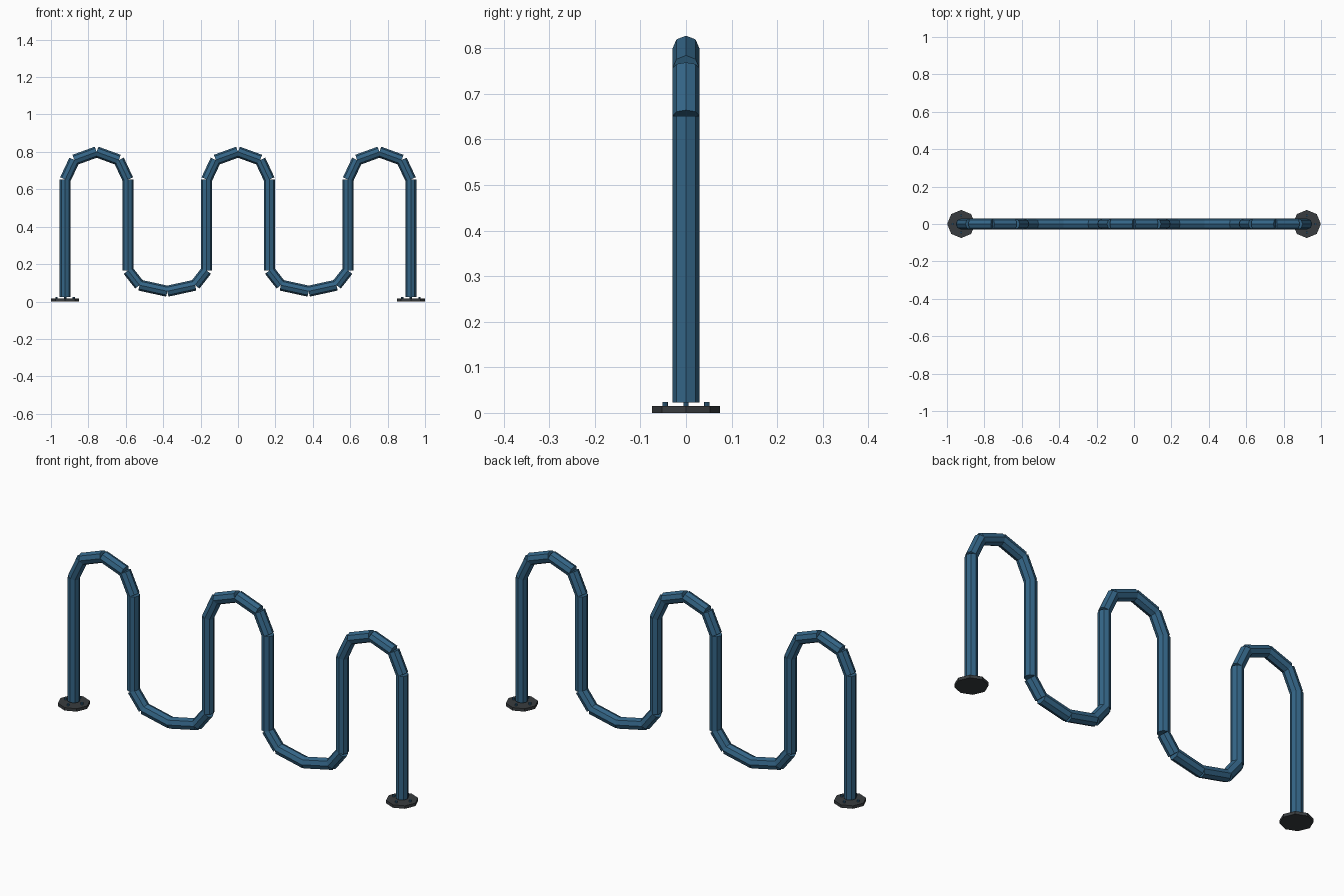
import bpy
import math
from mathutils import Vector

cube = bpy.data.objects.get("Cube")
if cube:
    bpy.data.objects.remove(cube, do_unlink=True)


def material(name, rgb):
    m = bpy.data.materials.new(name)
    m.use_nodes = True
    m.diffuse_color = (*rgb, 1)
    m.node_tree.nodes["Principled BSDF"].inputs["Base Color"].default_value = (*rgb, 1)
    return m


BLUE = material("blue_paint", (0.034, 0.13, 0.24))
DARK = material("dark_metal", (0.04, 0.046, 0.05))

SIDES = 8
PIPE_R = 0.0295
UPPER_HALF, LOWER_HALF = 0.168, 0.21    # half widths of the arches
TOP_Z, LOW_Z = 0.652, 0.166             # ends of the straight pipes
UPPER_RISE, LOWER_DROP = 0.148, 0.111
END_X = 3 * UPPER_HALF + 2 * LOWER_HALF
FOOT_Z = 0.023


def cylinder(name, start, end, radius, mat):
    """Faceted cylinder between two points of one xz plane."""
    a, b = Vector(start), Vector(end)
    d = b - a
    bpy.ops.mesh.primitive_cylinder_add(
        vertices=SIDES, radius=radius, depth=d.length, location=(a + b) / 2,
        rotation=(0, math.atan2(d.x, d.z), 0))
    obj = bpy.context.object
    obj.name = name
    obj.data.materials.append(mat)
    return obj


def bend(name, cx, z, half, rise):
    """Half ellipse made of four straight pipe pieces."""
    pts = [(cx - half * math.cos(k * math.pi / 4), 0,
            z + rise * math.sin(k * math.pi / 4)) for k in range(5)]
    for i in range(4):
        cylinder(f"{name}_piece_{i + 1}", pts[i], pts[i + 1], PIPE_R, BLUE)


# Upper and lower bends
step = UPPER_HALF + LOWER_HALF
for i in (-1, 0, 1):
    bend(f"upper_bend_{i + 2}", 2 * step * i, TOP_Z, UPPER_HALF, UPPER_RISE)
for i in (-1, 1):
    bend(f"lower_bend_{(i + 3) // 2}", step * i, LOW_Z, LOWER_HALF, -LOWER_DROP)

for side, s in (("left", 1), ("right", -1)):
    # Straight pipes
    for name, x, low in (("inner_pipe", UPPER_HALF, LOW_Z),
                         ("middle_pipe", UPPER_HALF + 2 * LOWER_HALF, LOW_Z),
                         ("end_post", END_X, FOOT_Z)):
        cylinder(f"{side}_{name}", (s * x, 0, low), (s * x, 0, TOP_Z), PIPE_R, BLUE)

    # Base plate and its four bolts
    cylinder(f"{side}_base_plate", (s * END_X, 0, 0), (s * END_X, 0, 0.015), 0.075, DARK)
    for k in range(4):
        x = s * END_X + 0.046 * math.cos(k * math.pi / 2)
        y = 0.046 * math.sin(k * math.pi / 2)
        cylinder(f"{side}_bolt_{k + 1}", (x, y, 0.013), (x, y, 0.024), 0.006, BLUE)
